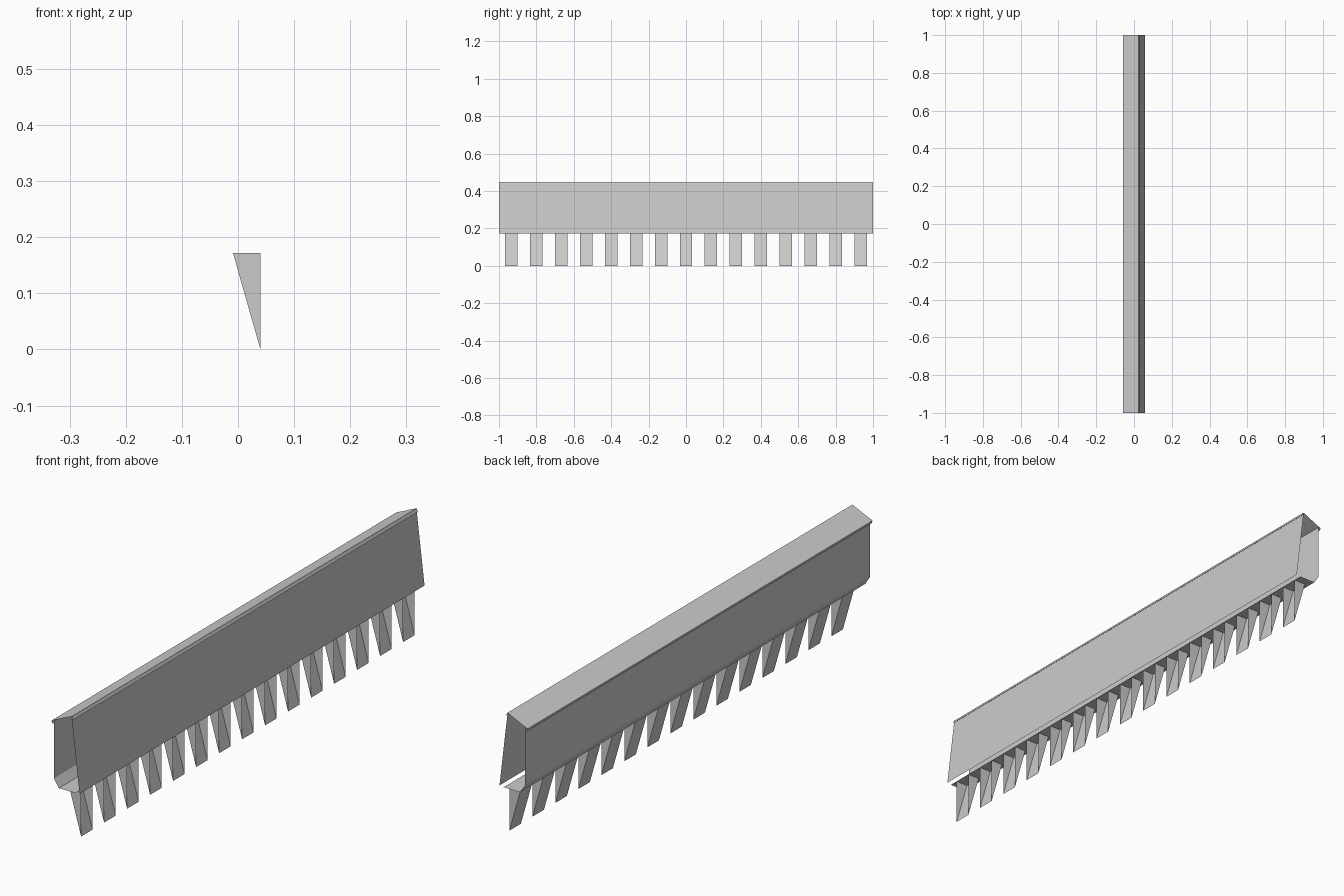
import bpy, bmesh

cube = bpy.data.objects.get("Cube")
if cube:
    bpy.data.objects.remove(cube)

# One plain grey for the sheet metal
grey = bpy.data.materials.new("light_grey_metal")
grey.use_nodes = True
COLOUR = (0.6, 0.6, 0.6, 1)
grey.diffuse_color = COLOUR
grey.node_tree.nodes["Principled BSDF"].inputs["Base Color"].default_value = COLOUR


def finish(bm, name):
    mesh = bpy.data.meshes.new(name)
    bm.to_mesh(mesh)
    bm.free()
    mesh.materials.append(grey)
    obj = bpy.data.objects.new(name, mesh)
    bpy.context.collection.objects.link(obj)
    return obj


def sheet(name, profile):
    """Thin folded sheet: an open (x, z) profile swept along the whole length."""
    bm = bmesh.new()
    rows = [[bm.verts.new((x, y, z)) for y in (-1, 1)] for x, z in profile]
    for a, b in zip(rows, rows[1:]):
        bm.faces.new((a[0], a[1], b[1], b[0]))
    return finish(bm, name)


# Sloping cap with a short folded lip on each side
sheet("top_cap", [(-0.053, 0.401), (-0.057, 0.412), (0.025, 0.449), (0.03, 0.437)])

# Leaning panel on one side
sheet("leaning_panel", [(0.025, 0.441), (0.057, 0.174)])

# Upright panel on the other side, with a bevelled corner and the floor
sheet("upright_panel_and_floor",
      [(0.04, 0.172), (-0.027, 0.172), (-0.047, 0.203), (-0.047, 0.413)])

# Row of hollow wedge teeth under the floor, open on the upright side
TEETH = 15
pitch = 2 / TEETH
for i in range(TEETH):
    middle = -1 + pitch * (i + 0.5)
    bm = bmesh.new()
    near, far = [
        [bm.verts.new((x, middle + side * pitch / 4, z))
         for x, z in ((-0.009, 0.172), (0.04, 0), (0.04, 0.172))]
        for side in (-1, 1)]
    bm.faces.new(near)
    bm.faces.new(far[::-1])
    bm.faces.new((near[1], near[0], far[0], far[1]))
    finish(bm, f"tooth_{i + 1}")
